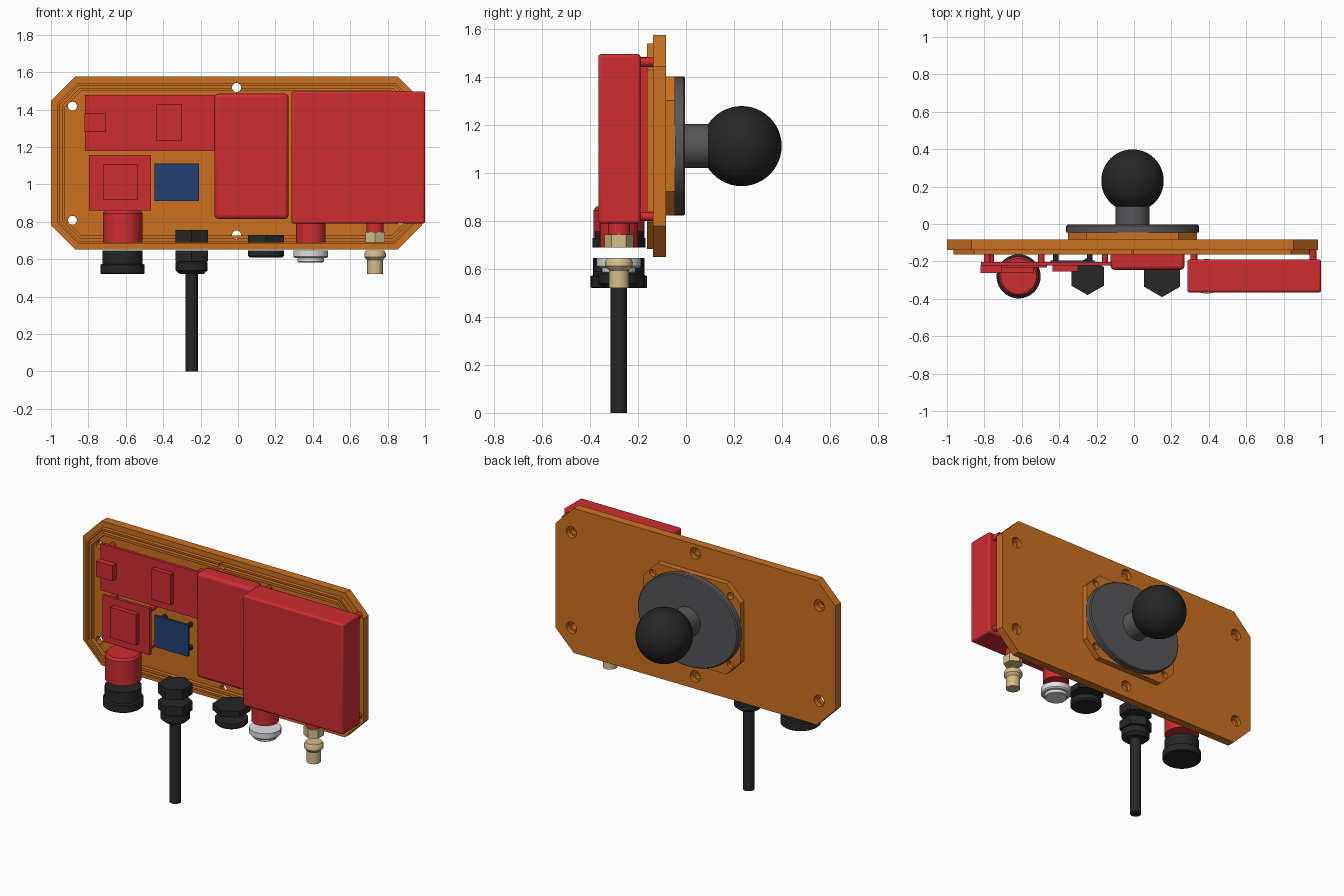
import bpy, bmesh
from math import cos, sin, tau
from mathutils import Vector

if "Cube" in bpy.data.objects:
    bpy.data.objects.remove(bpy.data.objects["Cube"])


def material(name, *rgb):
    m = bpy.data.materials.new(name)
    m.use_nodes = True
    m.diffuse_color = (*rgb, 1)
    m.node_tree.nodes["Principled BSDF"].inputs["Base Color"].default_value = (*rgb, 1)
    return m


ORANGE = material("orange", 0.6, 0.165, 0.014)
RED = material("red", 0.62, 0.026, 0.03)
BLUE = material("blue", 0.017, 0.053, 0.17)
BLACK = material("black", 0.02, 0.02, 0.02)
GREY = material("grey", 0.095, 0.095, 0.1)
TAN = material("tan", 0.68, 0.52, 0.26)
WHITE = material("white", 0.75, 0.75, 0.75)

CX, CZ = -0.008, 1.113     # centre of the plate
FRONT, BACK = -0.138, -0.083   # plate faces
PORT_Y = -0.28             # centre line of the connectors


def finish(name, bm, mat):
    bmesh.ops.recalc_face_normals(bm, faces=bm.faces)
    me = bpy.data.meshes.new(name)
    bm.to_mesh(me)
    bm.free()
    ob = bpy.data.objects.new(name, me)
    bpy.context.collection.objects.link(ob)
    me.materials.append(mat)
    return ob


def box(name, x, y, z, mat, bevel=0):
    """Box from (low, high) ranges, with optional rounded edges."""
    bm = bmesh.new()
    bmesh.ops.create_cube(bm, size=1)
    for v in bm.verts:
        v.co = [r[0] if c < 0 else r[1] for c, r in zip(v.co, (x, y, z))]
    ob = finish(name, bm, mat)
    if bevel:
        mod = ob.modifiers.new("rounded_edges", "BEVEL")
        mod.width, mod.segments = bevel, 3
    return ob


def lathe(name, profile, centre, mat, axis="Z", seg=40, stretch=1):
    """Turn a (radius, height) profile round an axis; six segments make a hex nut."""
    bm = bmesh.new()
    rings = []
    for r, h in profile:
        ring = []
        for i in range(seg):
            a = tau * (i + 0.5) / seg if seg == 6 and axis == "X" else tau * i / seg + tau / 4
            u, v = r * cos(a) * stretch, r * sin(a)
            co = Vector((u, v, h) if axis == "Z" else (u, h, v))
            ring.append(bm.verts.new(co + Vector(centre)))
        rings.append(ring)
    for a, b in zip(rings, rings[1:]):
        for i in range(seg):
            j = (i + 1) % seg
            bm.faces.new((a[i], a[j], b[j], b[i]))
    bm.faces.new(rings[0])
    bm.faces.new(rings[-1])
    return finish(name, bm, mat)


def rod(name, r, low, high, centre, mat, axis="Z", seg=40):
    return lathe(name, [(r, low), (r, high)], centre, mat, axis, seg)


def outline(hx, hz, chamfer, inset=0):
    """Rectangle with cut corners, moved inward by inset."""
    c = chamfer - inset * 0.586
    hx, hz = hx - inset, hz - inset
    return [(CX + x, CZ + z) for x, z in (
        (-hx, c - hz), (c - hx, -hz), (hx - c, -hz), (hx, c - hz),
        (hx, hz - c), (hx - c, hz), (c - hx, hz), (-hx, hz - c))]


def slab(name, shape, y0, y1, mat, inner=None):
    """Extrude an outline along y; with an inner outline it becomes a frame."""
    bm = bmesh.new()
    loops = [[bm.verts.new((x, y, z)) for x, z in s]
             for s in (shape, inner) if s for y in (y0, y1)]
    n = len(shape)

    def bridge(a, b):
        for i in range(n):
            j = (i + 1) % n
            bm.faces.new((a[i], a[j], b[j], b[i]))

    bridge(loops[0], loops[1])
    if inner:
        bridge(loops[2], loops[3])
        bridge(loops[0], loops[2])
        bridge(loops[1], loops[3])
    else:
        bm.faces.new(loops[0])
        bm.faces.new(loops[1])
    return finish(name, bm, mat)


def drill(ob, x, z, profile):
    cutter = lathe("hole_cutter", profile, (x, 0, z), ob.data.materials[0], "Y", 24)
    cutter.hide_render = True
    mod = ob.modifiers.new("hole", "BOOLEAN")
    mod.operation, mod.object, mod.solver = "DIFFERENCE", cutter, "EXACT"
    bpy.context.view_layer.objects.active = ob
    bpy.ops.object.modifier_apply(modifier=mod.name)
    bpy.data.objects.remove(cutter)


# Chamfered lid plate with two sealing ridges
plate_size = (0.992, 0.4625, 0.13)
plate = slab("lid_plate", outline(*plate_size), FRONT, BACK, ORANGE)
ridges = [slab(f"sealing_ridge_{i}", outline(*plate_size, a), -0.163, FRONT + 0.002, ORANGE,
               outline(*plate_size, b))
          for i, (a, b) in enumerate([(0.034, 0.046), (0.06, 0.076)])]

# Counterbored screw holes
bore = [(0.024, -0.3), (0.024, -0.112), (0.036, -0.112), (0.036, -0.05)]
for x, z in [(sx * 0.877, sz * 0.305) for sx in (-1, 1) for sz in (-1, 1)] + [(0, -0.383), (0, 0.405)]:
    drill(plate, CX + x, CZ + z, bore)
    if x == 0 and z > 0:
        for ridge in ridges:
            drill(ridge, CX, CZ + z, bore)

# Rear mount: pad, oval flange, stem and ball
pad = slab("mount_pad", outline(0.345, 0.29, 0.1), BACK - 0.001, -0.045, ORANGE)
for sx in (-1, 1):
    for sz in (-1, 1):
        drill(pad, CX + sx * 0.275, CZ + sz * 0.22, [(0.022, -0.075), (0.022, 0)])
lathe("mount_flange", [(0.29, -0.046), (0.29, -0.01), (0.284, -0.004)],
      (CX, 0, CZ), GREY, "Y", 64, 0.355 / 0.29)
rod("mount_stem", 0.092, -0.01, 0.12, (CX, 0, CZ), GREY, "Y")
bm = bmesh.new()
bmesh.ops.create_uvsphere(bm, u_segments=48, v_segments=24, radius=0.167)
ball = finish("mount_ball", bm, BLACK)
ball.location = (CX, 0.232, CZ)


def posts(name, xs, zs, y, r, mat):
    for x in xs:
        for z in zs:
            rod(name, r, y, FRONT + 0.002, (x, 0, z), mat, "Y", 20)


# Electronics boxes
box("large_module", (0.285, 1.0), (-0.366, -0.19), (0.79, 1.497), RED, 0.012)
posts("large_module_post", (0.32, 0.957), (0.82, 1.463), -0.195, 0.019, RED)
box("medium_module", (-0.125, 0.27), (-0.245, FRONT), (0.815, 1.485), RED, 0.02)

# Circuit boards on posts, with chips
box("upper_board", (-0.818, -0.12), (-0.222, -0.203), (1.178, 1.477), RED)
box("upper_board_plug", (-0.822, -0.706), (-0.262, -0.22), (1.28, 1.378), RED)
box("upper_board_chip", (-0.435, -0.3), (-0.253, -0.22), (1.233, 1.428), RED)
posts("upper_board_post", (-0.785, -0.155), (1.21, 1.445), -0.205, 0.017, RED)
box("lower_board", (-0.797, -0.464), (-0.232, -0.213), (0.86, 1.158), RED)
box("lower_board_chip", (-0.722, -0.538), (-0.262, -0.23), (0.915, 1.11), RED)
posts("lower_board_post", (-0.765, -0.495), (0.89, 1.128), -0.215, 0.017, RED)
box("blue_board", (-0.446, -0.208), (-0.21, -0.195), (0.91, 1.112), BLUE)
posts("blue_board_post", (-0.418, -0.236), (0.938, 1.084), -0.197, 0.015, BLACK)

# Round socket with black collar
p = (-0.617, PORT_Y, 0)
lathe("socket_body", [(0.106, 0.69), (0.106, 0.845), (0.095, 0.86)], p, RED)
lathe("socket_collar", [(0.112, 0.52), (0.118, 0.525), (0.118, 0.57), (0.107, 0.575), (0.107, 0.647)],
      p, BLACK)

# Cable gland and cable
p = (-0.248, PORT_Y, 0)
rod("gland_lock_nut", 0.1, 0.69, 0.757, p, BLACK, seg=6)
rod("gland_hex", 0.1, 0.588, 0.647, p, BLACK, seg=6)
lathe("gland_cap", [(0.066, 0.522), (0.086, 0.54), (0.086, 0.58), (0.076, 0.59)], p, BLACK)
rod("cable", 0.034, 0, 0.53, p, BLACK)

# Vent plug
p = (0.15, PORT_Y, 0)
rod("vent_lock_nut", 0.111, 0.69, 0.73, p, BLACK, seg=6)
lathe("vent_cap", [(0.085, 0.608), (0.096, 0.618), (0.096, 0.647)], p, BLACK)

# White-ringed button
p = (0.389, PORT_Y, 0)
rod("button_body", 0.08, 0.69, 0.8, p, RED)
lathe("button_ring", [(0.066, 0.583), (0.07, 0.587), (0.07, 0.605), (0.085, 0.605),
                      (0.093, 0.613), (0.093, 0.647)], p, WHITE)

# Antenna connector
p = (0.733, PORT_Y, 0)
rod("antenna_base", 0.046, 0.742, 0.8, p, RED)
rod("antenna_lock_nut", 0.06, 0.69, 0.744, p, TAN, seg=6)
lathe("antenna_tip", [(0.042, 0.52), (0.042, 0.595), (0.057, 0.612), (0.057, 0.632), (0.048, 0.647)],
      p, TAN)

# Smooth round surfaces while keeping edges crisp
for ob in bpy.context.scene.objects:
    ob.select_set(ob.type == "MESH")
bpy.context.view_layer.objects.active = plate
bpy.ops.object.shade_smooth_by_angle(angle=0.6)
